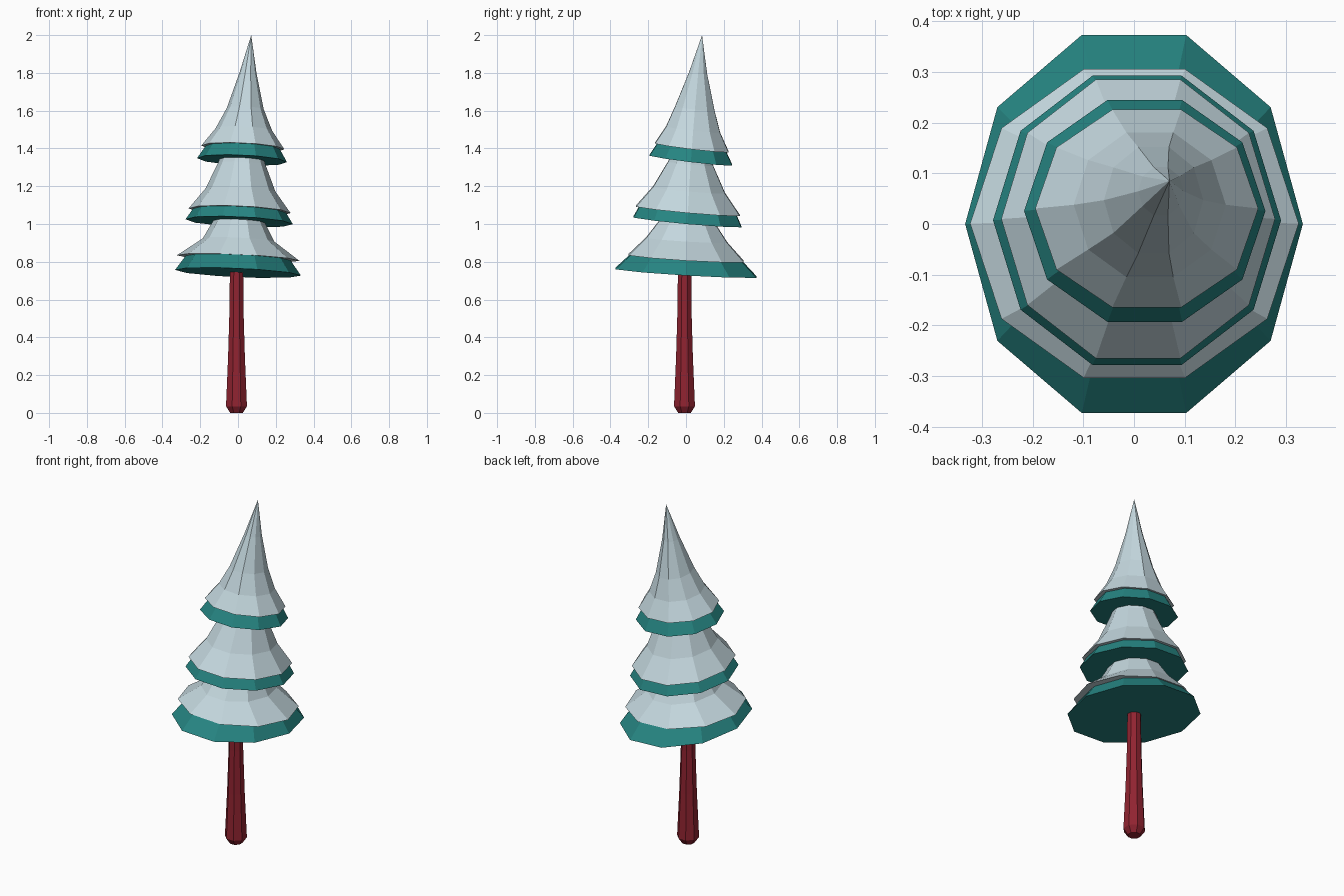
import bpy, bmesh
from math import sin, cos, pi

cube = bpy.data.objects.get("Cube")
if cube:
    bpy.data.objects.remove(cube)


def material(name, rgb):
    m = bpy.data.materials.new(name)
    m.use_nodes = True
    m.diffuse_color = (*rgb, 1)
    m.node_tree.nodes["Principled BSDF"].inputs["Base Color"].default_value = (*rgb, 1)
    return m


snow = material("pale_snow", (0.55, 0.68, 0.73))
teal = material("teal_needles", (0.019, 0.23, 0.22))
bark = material("red_bark", (0.28, 0.017, 0.03))


def lean(z):
    """Sideways drift of the crown, growing towards the tip."""
    t = max(0, (z - 0.74) / 1.26) ** 1.6
    return 0.07 * t, 0.085 * t


def loft(name, rings, mat, sides=10, tilt=(0, 0), offset=(0, 0), phase=0):
    """Skin tilted elliptical rings (z, rx, ry); a zero radius makes a tip."""
    bm = bmesh.new()
    loops = []
    for z, rx, ry in rings:
        cx, cy = lean(z)
        loop = []
        for i in range(sides if rx else 1):
            a = 2 * pi * i / sides + phase
            x, y = rx * cos(a), ry * sin(a)
            loop.append(bm.verts.new((cx + offset[0] + x, cy + offset[1] + y,
                                      z + tilt[0] * x + tilt[1] * y)))
        loops.append(loop)
    for low, high in zip(loops, loops[1:]):
        for i in range(sides):
            j = (i + 1) % sides
            if len(high) == 1:
                bm.faces.new((low[i], low[j], high[0]))
            else:
                bm.faces.new((low[i], low[j], high[j], high[i]))
    for end in (loops[0], loops[-1]):
        if len(end) > 1:
            bm.faces.new(end)
    bmesh.ops.recalc_face_normals(bm, faces=bm.faces)
    mesh = bpy.data.meshes.new(name)
    bm.to_mesh(mesh)
    bm.free()
    mesh.materials.append(mat)
    obj = bpy.data.objects.new(name, mesh)
    bpy.context.collection.objects.link(obj)
    return obj


# Each tier: name, forward tilt, needle skirt rings, snow cap rings
tiers = [
    ("lower", -0.06,
     [(0.742, 0.333, 0.392), (0.83, 0.27, 0.3)],
     [(0.82, 0.324, 0.32), (0.915, 0.19, 0.225), (1.01, 0.138, 0.155), (1.1, 0.1, 0.11)]),
    ("middle", -0.09,
     [(1.012, 0.284, 0.3), (1.08, 0.24, 0.265)],
     [(1.07, 0.27, 0.289), (1.18, 0.185, 0.2), (1.32, 0.125, 0.125), (1.4, 0.1, 0.1)]),
    ("upper", -0.12,
     [(1.338, 0.238, 0.23), (1.415, 0.19, 0.185)],
     [(1.405, 0.22, 0.205), (1.5, 0.15, 0.15), (1.61, 0.098, 0.11),
      (1.8, 0.045, 0.05), (2, 0, 0)]),
]
for name, slope, skirt, cap in tiers:
    tilt = (-0.045, slope)
    loft(name + "_needles", skirt, teal, tilt=tilt)
    loft(name + "_snow", cap, snow, tilt=tilt)

# Trunk with a chamfered foot and a slight flare
trunk = [(0, 0.036), (0.035, 0.06), (0.3, 0.048), (0.55, 0.04), (0.78, 0.038)]
loft("trunk", [(z, r, r) for z, r in trunk], bark, sides=8,
     offset=(-0.008, -0.008), phase=pi / 8)
